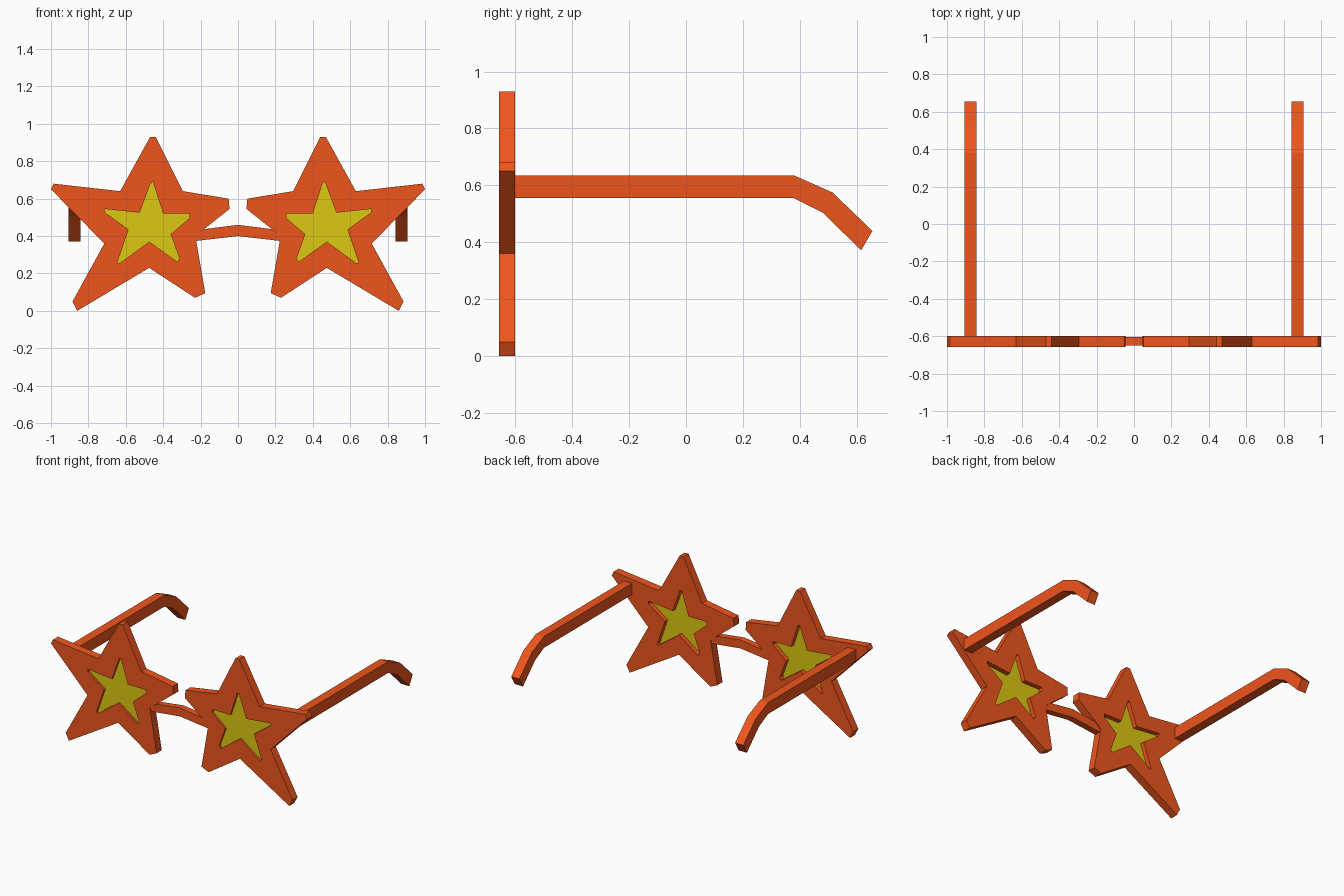
import bpy, bmesh
from mathutils import Vector

if "Cube" in bpy.data.objects:
    bpy.data.objects.remove(bpy.data.objects["Cube"])


def material(name, rgb):
    m = bpy.data.materials.new(name)
    m.diffuse_color = (*rgb, 1)
    m.use_nodes = True
    m.node_tree.nodes["Principled BSDF"].inputs["Base Color"].default_value = m.diffuse_color
    return m


ORANGE = material("orange_plastic", (0.86, 0.09, 0.012))
YELLOW = material("yellow_lens", (0.72, 0.58, 0.006))


def prism(name, loops, axis, start, end, mat, mirror=True):
    """Fill outline loops (later loops are holes) and extrude along axis."""
    def place(p):
        return (p[0], start, p[1]) if axis == "Y" else (start, p[0], p[1])
    bm = bmesh.new()
    for loop in loops:
        vs = [bm.verts.new(place(p)) for p in loop]
        for a, b in zip(vs, vs[1:] + vs[:1]):
            bm.edges.new((a, b))
    bmesh.ops.triangle_fill(bm, edges=bm.edges[:], use_beauty=True)
    ext = bmesh.ops.extrude_face_region(bm, geom=bm.faces[:], use_keep_orig=True)
    d = Vector((0, end - start, 0)) if axis == "Y" else Vector((end - start, 0, 0))
    moved = [g for g in ext["geom"] if isinstance(g, bmesh.types.BMVert)]
    bmesh.ops.translate(bm, verts=moved, vec=d)
    bmesh.ops.recalc_face_normals(bm, faces=bm.faces[:])
    me = bpy.data.meshes.new(name)
    bm.to_mesh(me)
    bm.free()
    me.materials.append(mat)
    ob = bpy.data.objects.new(name, me)
    bpy.context.collection.objects.link(ob)
    if mirror:
        ob.modifiers.new("mirror", "MIRROR").use_axis = (True, False, False)
    return ob


# Star outlines for the right-hand side
outer = [(0.44, 0.93), (0.47, 0.93), (0.63, 0.64), (0.985, 0.68), (1.0, 0.65),
         (0.715, 0.36), (0.885, 0.05), (0.86, 0.0), (0.475, 0.23), (0.23, 0.07),
         (0.175, 0.095), (0.228, 0.40), (0.045, 0.545), (0.05, 0.60), (0.295, 0.64)]
inner = [(0.455, 0.69), (0.467, 0.685), (0.525, 0.525), (0.715, 0.545), (0.71, 0.525),
         (0.585, 0.435), (0.645, 0.26), (0.635, 0.253), (0.475, 0.37), (0.325, 0.263),
         (0.313, 0.28), (0.36, 0.41), (0.258, 0.497), (0.26, 0.52), (0.40, 0.52)]

# Star rims and recessed lenses
prism("star_rim", [outer, inner], "Y", -0.657, -0.60, ORANGE)
prism("star_lens", [inner], "Y", -0.642, -0.632, YELLOW)

# Bridge between the rims
half = [(0.0, 0.46), (0.18, 0.437), (0.228, 0.40), (0.233, 0.373), (0.0, 0.40)]
bridge = half + [(-x, z) for x, z in half[-2:0:-1]]
prism("nose_bridge", [bridge], "Y", -0.65, -0.605, ORANGE, mirror=False)

# Temple arms with bent ear ends
arm = [(-0.602, 0.635), (0.38, 0.635), (0.515, 0.575), (0.655, 0.44),
       (0.615, 0.372), (0.48, 0.505), (0.38, 0.555), (-0.602, 0.555)]
prism("temple_arm", [arm], "X", 0.842, 0.906, ORANGE)
